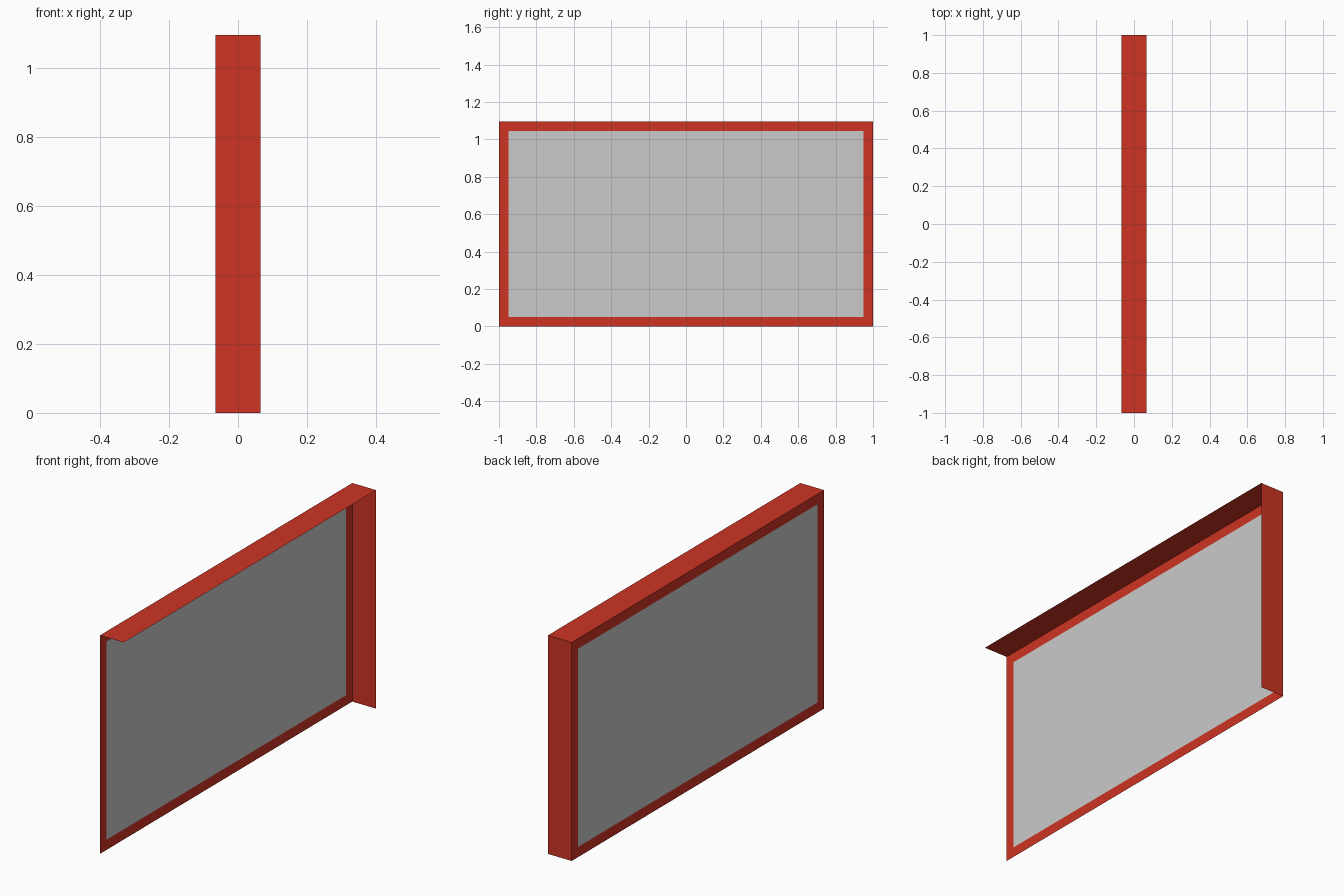
import bpy
import bmesh
from mathutils import Vector

cube = bpy.data.objects.get("Cube")
if cube:
    bpy.data.objects.remove(cube, do_unlink=True)

HALF_X, HALF_Y, HEIGHT, BORDER = 0.066, 1.0, 1.096, 0.072


def make_material(name, colour):
    mat = bpy.data.materials.new(name)
    mat.use_nodes = True
    mat.diffuse_color = colour
    mat.node_tree.nodes["Principled BSDF"].inputs["Base Color"].default_value = colour
    return mat


red = make_material("red", (0.61, 0.034, 0.017, 1))
grey = make_material("light_grey", (0.59, 0.59, 0.59, 1))


def sheet(name, corner, side_a, side_b, border=0):
    """Flat sheet spanned by two sides; a border leaves a grey field inside."""
    c, a, b = Vector(corner), Vector(side_a), Vector(side_b)
    bm = bmesh.new()
    face = bm.faces.new([bm.verts.new(p) for p in (c, c + a, c + a + b, c + b)])
    bm.normal_update()
    if border:
        bmesh.ops.inset_region(bm, faces=[face], thickness=border, use_boundary=True)
        max(bm.faces, key=lambda f: min(e.calc_length() for e in f.edges)).material_index = 1
    mesh = bpy.data.meshes.new(name)
    bm.to_mesh(mesh)
    bm.free()
    mesh.materials.append(red)
    mesh.materials.append(grey)
    obj = bpy.data.objects.new(name, mesh)
    bpy.context.collection.objects.link(obj)
    return obj


along_x, along_y, up = (2 * HALF_X, 0, 0), (0, 2 * HALF_Y, 0), (0, 0, HEIGHT)

# Large framed panel on one long side
sheet("framed_panel", (-HALF_X, -HALF_Y, 0), up, along_y, BORDER)
# Top cover
sheet("top_cover", (-HALF_X, -HALF_Y, HEIGHT), along_x, along_y)
# Back end wall; the front, bottom and other long side stay open
sheet("back_wall", (-HALF_X, HALF_Y, 0), up, along_x)
